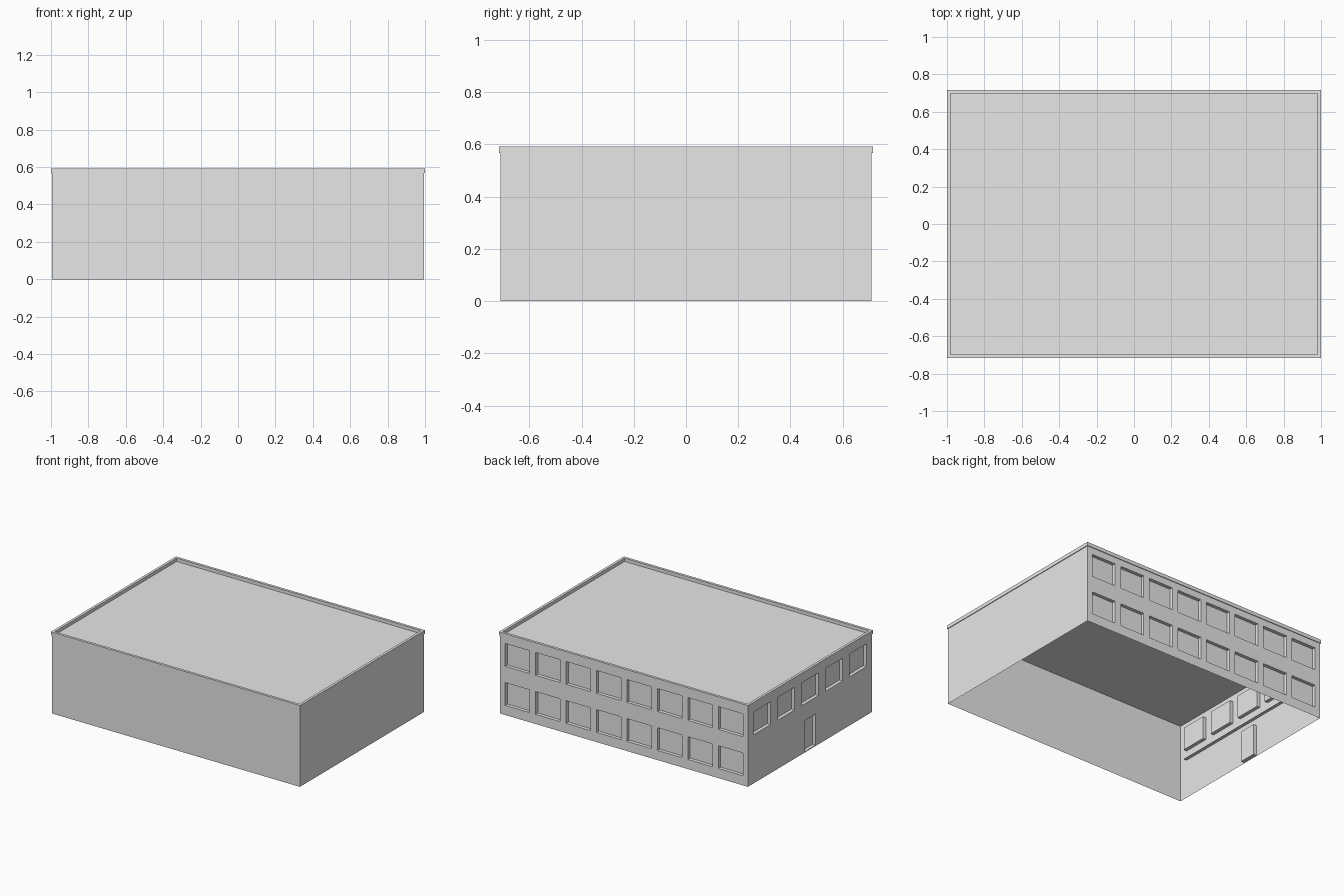
import bpy
import bmesh
from mathutils import Vector

cube = bpy.data.objects.get("Cube")
if cube:
    bpy.data.objects.remove(cube)

HALF_X, HALF_Y = 0.995, 0.711      # wall faces
CAP_X, CAP_Y = 1.0, 0.716          # roof edge
FLOOR, EAVES, TOP = 0.2835, 0.567, 0.593
DEPTH = 0.025                      # window and door recess
RIM = 0.019                        # parapet thickness

grey = bpy.data.materials.new("plain grey")
grey.use_nodes = True
grey.diffuse_color = (0.8, 0.8, 0.8, 1)
grey.node_tree.nodes["Principled BSDF"].inputs["Base Color"].default_value = grey.diffuse_color


def finish(bm, name):
    mesh = bpy.data.meshes.new(name)
    bm.normal_update()
    bm.to_mesh(mesh)
    bm.free()
    mesh.materials.append(grey)
    obj = bpy.data.objects.new(name, mesh)
    bpy.context.collection.objects.link(obj)
    return obj


def wall(name, outward, offset, half, storeys):
    """Sheet wall; each storey has a base, a top and openings (left, right, bottom, top)."""
    out = Vector(outward)
    along = Vector((0, 0, 1)).cross(out)
    bm = bmesh.new()
    for z0, z1, openings in storeys:
        us = sorted({-half, half} | {u for o in openings for u in o[:2]})
        zs = sorted({z0, z1} | {z for o in openings for z in o[2:]})
        grid = [[bm.verts.new(out * offset + along * u + Vector((0, 0, z))) for u in us] for z in zs]
        recessed = []
        for j in range(len(zs) - 1):
            for i in range(len(us) - 1):
                face = bm.faces.new((grid[j][i], grid[j][i + 1], grid[j + 1][i + 1], grid[j + 1][i]))
                if any(o[0] <= us[i] < o[1] and o[2] <= zs[j] < o[3] for o in openings):
                    recessed.append(face)
        bm.normal_update()
        if recessed:
            bmesh.ops.inset_individual(bm, faces=recessed, thickness=0, depth=-DEPTH)
    return finish(bm, name)


def window_row(count, pitch, base):
    centres = [(i - (count - 1) / 2) * pitch for i in range(count)]
    return [(c - 0.098, c + 0.098, base + 0.07, base + 0.235) for c in centres]


# Plain walls
wall("front_wall", (0, -1, 0), HALF_Y, HALF_X, [(0, EAVES, [])])
wall("left_wall", (1, 0, 0), HALF_X, HALF_Y, [(0, EAVES, [])])

# Back wall with two rows of windows
wall("back_wall", (0, 1, 0), HALF_Y, HALF_X,
     [(z, z + FLOOR, window_row(8, 0.2445, z)) for z in (0, FLOOR)])

# End wall with a door below and windows above
door = (-0.063, 0.063, 0.006, 0.232)
wall("door_wall", (-1, 0, 0), HALF_X, HALF_Y,
     [(0, FLOOR, [door]), (FLOOR, EAVES, window_row(5, 0.275, FLOOR))])

# Thin ledge inside the end wall at floor level
bm = bmesh.new()
inner = -HALF_X + DEPTH
bm.faces.new([bm.verts.new((x, y, FLOOR)) for x, y in
              ((-HALF_X, -0.65), (-HALF_X, 0.65), (inner, 0.65), (inner, -0.65))])
finish(bm, "inner_ledge")

# Roof slab with raised parapet
bm = bmesh.new()
profile = [(CAP_X, CAP_Y, EAVES), (CAP_X, CAP_Y, TOP),
           (CAP_X - RIM, CAP_Y - RIM, TOP), (CAP_X - RIM, CAP_Y - RIM, EAVES + 0.002)]
loops = [[bm.verts.new((sx * x, sy * y, z)) for sx, sy in ((-1, -1), (1, -1), (1, 1), (-1, 1))]
         for x, y, z in profile]
for low, high in zip(loops, loops[1:]):
    for i in range(4):
        k = (i + 1) % 4
        bm.faces.new((low[i], low[k], high[k], high[i]))
bm.faces.new(loops[-1])
bm.faces.new(loops[0][::-1])
finish(bm, "roof")
